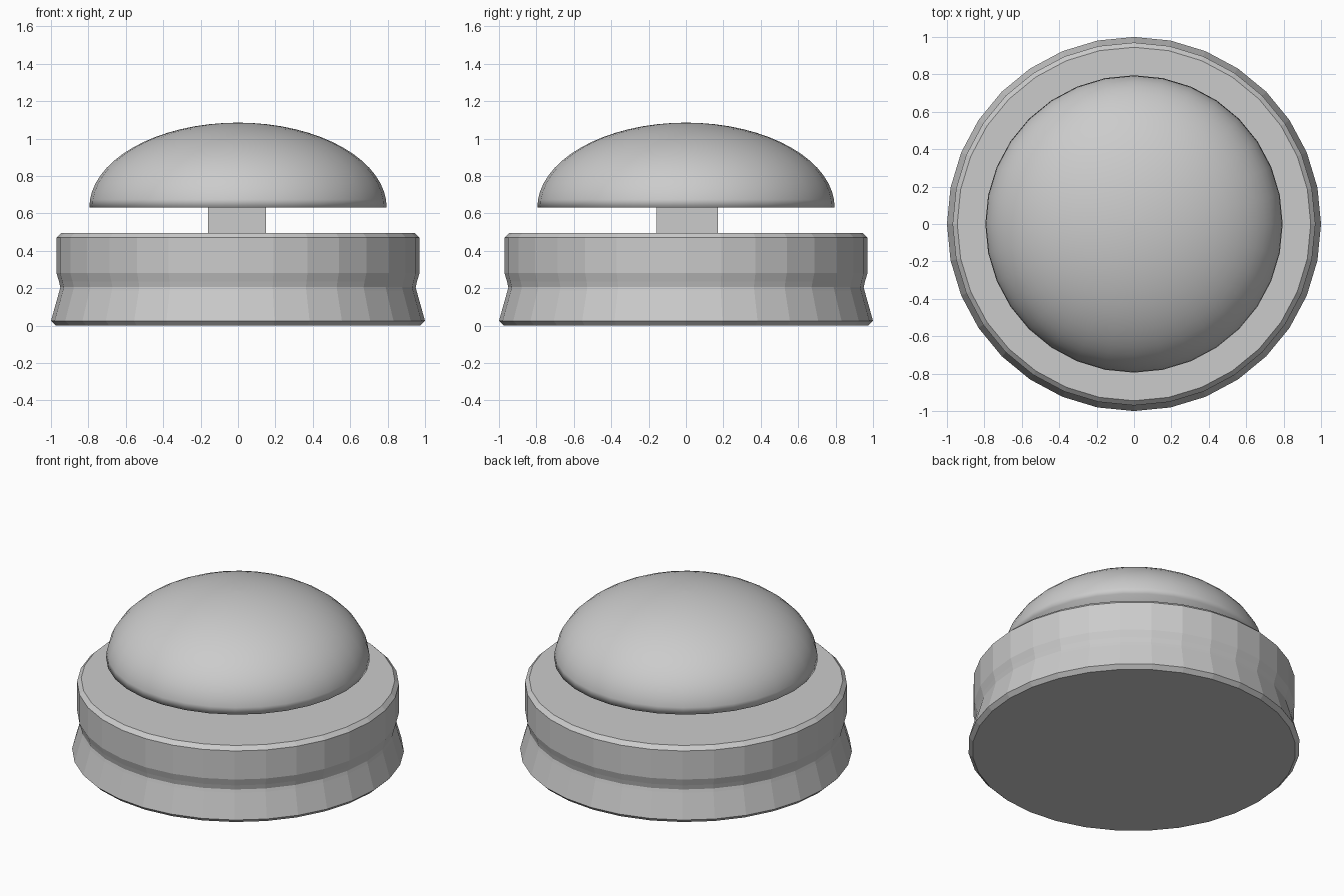
import bpy
import math

SIDES = 32

cube = bpy.data.objects.get("Cube")
if cube:
    bpy.data.objects.remove(cube, do_unlink=True)

# Single light grey plastic
grey = bpy.data.materials.new("light_grey")
grey.use_nodes = True
colour = (0.6, 0.6, 0.6, 1)
grey.diffuse_color = colour
grey.node_tree.nodes["Principled BSDF"].inputs["Base Color"].default_value = colour


def make(name, verts, faces, smooth=False):
    mesh = bpy.data.meshes.new(name)
    mesh.from_pydata(verts, [], faces)
    mesh.materials.append(grey)
    for poly in mesh.polygons:
        poly.use_smooth = smooth
    obj = bpy.data.objects.new(name, mesh)
    bpy.context.collection.objects.link(obj)
    return obj


def lathe(name, profile, smooth=False):
    """Spin (radius, z) points, listed bottom to top, and cap both ends."""
    verts, faces = [], []
    for r, z in profile:
        for i in range(SIDES):
            a = math.tau * i / SIDES
            verts.append((r * math.cos(a), r * math.sin(a), z))
    for k in range(len(profile) - 1):
        for i in range(SIDES):
            j = (i + 1) % SIDES
            low, high = k * SIDES, (k + 1) * SIDES
            faces.append((low + i, low + j, high + j, high + i))
    faces.append(tuple(reversed(range(SIDES))))
    faces.append(tuple(range(len(verts) - SIDES, len(verts))))
    return make(name, verts, faces, smooth)


# Waisted base with chamfered rims
lathe("base", [(0.975, 0), (1, 0.025), (0.955, 0.185), (0.95, 0.205),
               (0.957, 0.235), (0.97, 0.28), (0.97, 0.47), (0.945, 0.495)])

# Domed push cap, a flattened half sphere with a closed underside
steps = 16
dome = [(0.795 * math.cos(t), 0.63 + 0.455 * math.sin(t))
        for t in (math.pi / 2 * k / steps for k in range(steps))]
dome.append((0.004, 1.085))
lathe("push_cap", dome, smooth=True)

# Square stem joining cap and base
bpy.ops.mesh.primitive_cube_add(size=1, location=(-0.005, 0.006, 0.56))
stem = bpy.context.object
stem.name = "stem"
stem.scale = (0.31, 0.33, 0.2)
stem.data.materials.append(grey)
